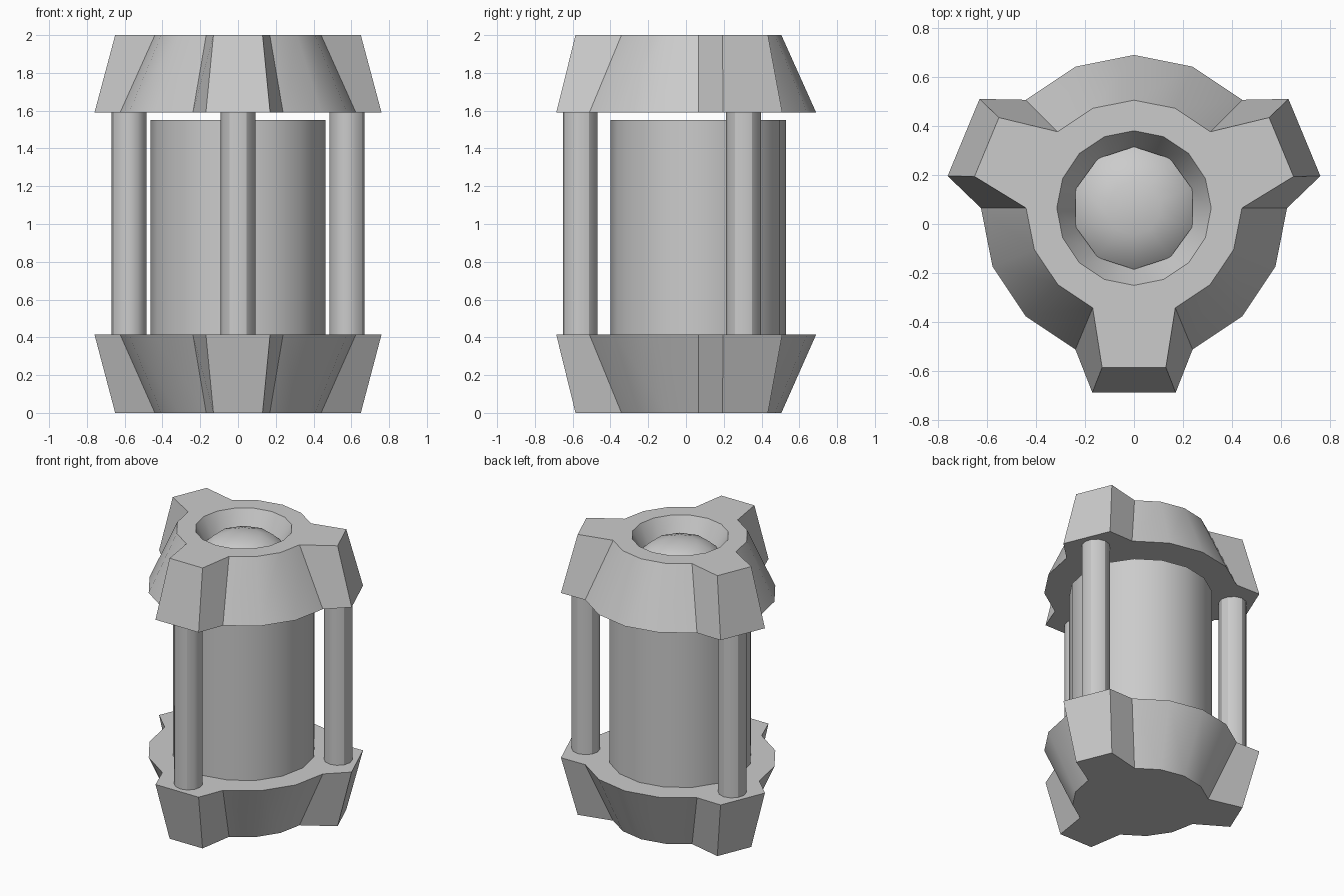
import bpy
import bmesh
from math import sin, cos, pi, radians
from mathutils import Vector

default = bpy.data.objects.get("Cube")
if default:
    bpy.data.objects.remove(default, do_unlink=True)

CENTRE_Y = 0.065
SIDES = 16
TABS = (1, 7, 12)      # ring corners that are pulled out into lugs

grey = bpy.data.materials.new("plain grey")
grey.use_nodes = True
grey.diffuse_color = (0.6, 0.6, 0.6, 1)
grey.node_tree.nodes["Principled BSDF"].inputs["Base Color"].default_value = (0.6, 0.6, 0.6, 1)


def finish(bm, name):
    """Turn a bmesh into a named, smooth-by-angle object."""
    bmesh.ops.recalc_face_normals(bm, faces=bm.faces[:])
    mesh = bpy.data.meshes.new(name)
    bm.to_mesh(mesh)
    bm.free()
    mesh.materials.append(grey)
    obj = bpy.data.objects.new(name, mesh)
    bpy.context.collection.objects.link(obj)
    bpy.ops.object.select_all(action='DESELECT')
    obj.select_set(True)
    bpy.context.view_layer.objects.active = obj
    bpy.ops.object.shade_smooth_by_angle(angle=radians(30))
    return obj


def ring(bm, radius, z, sides=SIDES, turn=0.0):
    angles = [turn + 2 * pi * i / sides for i in range(sides)]
    return [bm.verts.new((radius * cos(a), CENTRE_Y + radius * sin(a), z)) for a in angles]


def lug_ring(bm, radius, reach, half_width, z):
    """Ring outline grouped per corner; lug corners hold two points."""
    groups = []
    for i in range(SIDES):
        a = 2 * pi * i / SIDES
        out, side = Vector((cos(a), sin(a), 0)), Vector((-sin(a), cos(a), 0))
        base = Vector((0, CENTRE_Y, z))
        if i in TABS:
            spots = [base + out * reach + side * s * half_width for s in (-1, 1)]
        else:
            spots = [base + out * radius]
        groups.append([bm.verts.new(p) for p in spots])
    return groups


def bridge(bm, a, b):
    for i in range(len(a)):
        j = (i + 1) % len(a)
        bm.faces.new((a[i], a[j], b[j], b[i]))


def flat(groups):
    return [v for g in groups for v in g]


def cap(name, z_wide, z_narrow, socket):
    bm = bmesh.new()
    wide = lug_ring(bm, 0.624, 0.752, 0.17, z_wide)
    narrow = lug_ring(bm, 0.44, 0.65, 0.13, z_narrow)
    bridge(bm, flat(wide), flat(narrow))
    bm.faces.new(flat(wide))
    if socket:
        # Tapered round socket sunk into the flat end
        rim = ring(bm, 0.315, z_narrow)
        floor = ring(bm, 0.235, z_narrow - 0.15)
        for i in range(SIDES):
            j = (i + 1) % SIDES
            bm.faces.new((rim[i], narrow[i][-1], narrow[j][0], rim[j]))
            if i in TABS:
                bm.faces.new((rim[i], narrow[i][0], narrow[i][1]))
        bridge(bm, rim, floor)
        bm.faces.new(floor)
    else:
        bm.faces.new(flat(narrow))
    return finish(bm, name)


def cylinder(name, x, y, radius, z0, z1, sides):
    bm = bmesh.new()
    low, high = ring(bm, radius, z0, sides), ring(bm, radius, z1, sides)
    bridge(bm, low, high)
    bm.faces.new(low)
    bm.faces.new(high)
    bmesh.ops.translate(bm, verts=bm.verts[:], vec=(x, y, 0))
    return finish(bm, name)


# End caps
cap("bottom_cap", 0.415, 0.0, False)
cap("top_cap", 1.59, 2.0, True)

# Inner drum, stopping just short of the top cap
cylinder("inner_drum", 0, 0, 0.464, 0.41, 1.55, SIDES)

# Support rods under the lugs
for label, corner in zip(("left", "right", "front"), TABS):
    a = 2 * pi * corner / SIDES
    cylinder(label + "_rod", 0.625 * cos(a), 0.625 * sin(a), 0.092, 0.41, 1.595, 12)

# Low ten-sided dome in the socket
bm = bmesh.new()
levels = [(0.25, 1.86), (0.25, 1.88), (0.20, 1.925), (0.11, 1.955)]
rings = [ring(bm, r, z, 10, pi / 2) for r, z in levels]
for a, b in zip(rings, rings[1:]):
    bridge(bm, a, b)
apex = bm.verts.new((0, CENTRE_Y, 1.965))
for i in range(10):
    bm.faces.new((rings[-1][i], rings[-1][(i + 1) % 10], apex))
bm.faces.new(rings[0])
finish(bm, "socket_dome")
